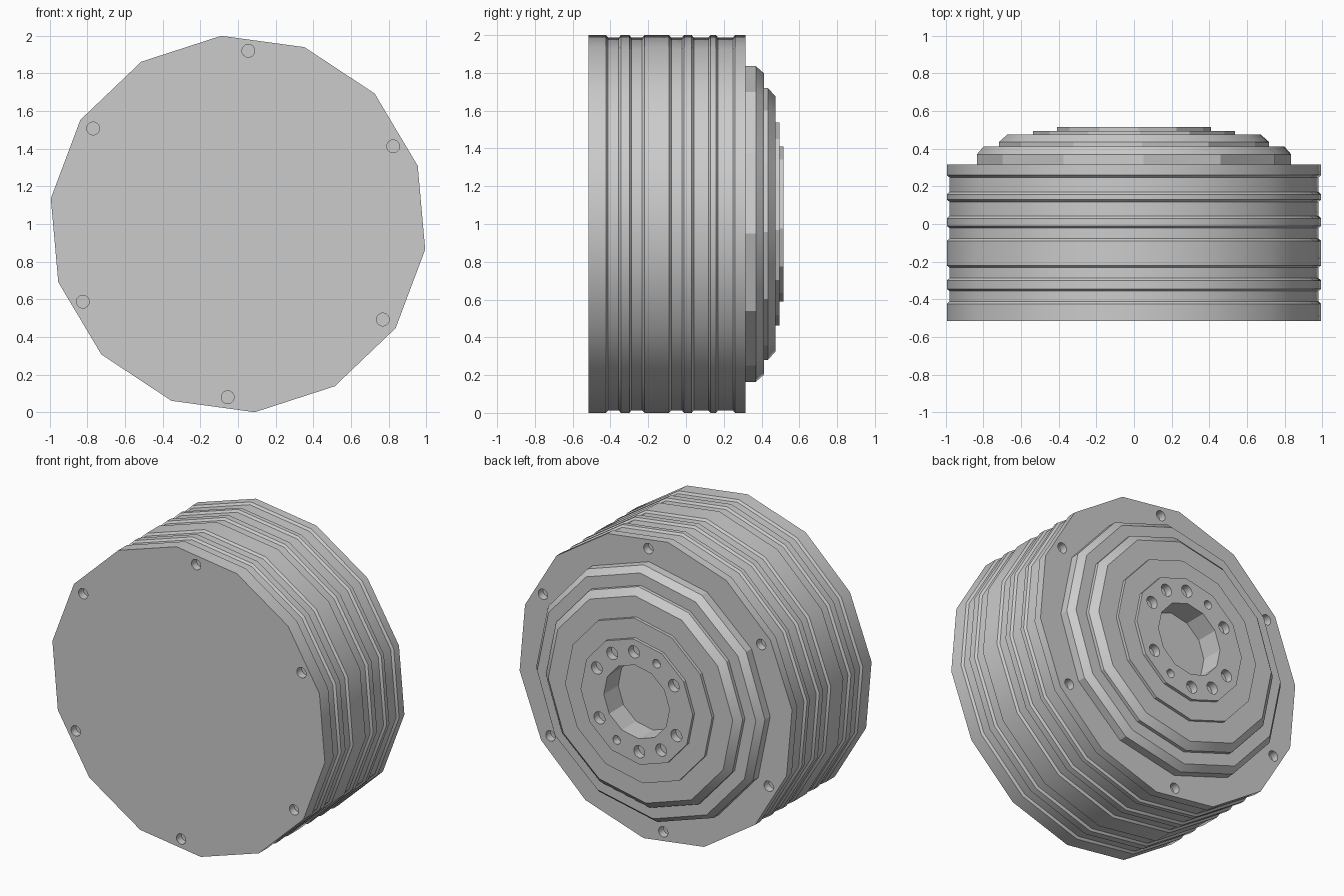
import bpy, bmesh, math
from mathutils import Matrix, Vector

cube = bpy.data.objects.get("Cube")
if cube:
    bpy.data.objects.remove(cube, do_unlink=True)

grey = bpy.data.materials.new("matte_grey")
grey.use_nodes = True
grey.diffuse_color = (0.6, 0.6, 0.6, 1)
grey.node_tree.nodes["Principled BSDF"].inputs["Base Color"].default_value = (0.6, 0.6, 0.6, 1)


def polar(radius, degrees, y):
    a = math.radians(degrees)
    return Vector((radius * math.cos(a), y, 1 + radius * math.sin(a)))


def make_object(name, bm):
    bmesh.ops.recalc_face_normals(bm, faces=bm.faces)
    mesh = bpy.data.meshes.new(name)
    bm.to_mesh(mesh)
    bm.free()
    mesh.materials.append(grey)
    obj = bpy.data.objects.new(name, mesh)
    bpy.context.collection.objects.link(obj)
    return obj


def lathe(name, profile, sides, phase):
    """Turn (radius, y) points around the y axis and cap both ends."""
    bm = bmesh.new()
    rings = [[bm.verts.new(polar(r, phase + 360 * i / sides, y)) for i in range(sides)]
             for r, y in profile]
    for a, b in zip(rings, rings[1:]):
        for i in range(sides):
            j = (i + 1) % sides
            bm.faces.new((a[i], a[j], b[j], b[i]))
    bm.faces.new(rings[0])
    bm.faces.new(rings[-1])
    return make_object(name, bm)


def drill(obj, holes):
    """Cut blind round holes given as (centre, radius, depth)."""
    bm = bmesh.new()
    for centre, radius, depth in holes:
        place = Matrix.Translation(centre) @ Matrix.Rotation(math.pi / 2, 4, "X")
        bmesh.ops.create_cone(bm, cap_ends=True, segments=24, radius1=radius,
                              radius2=radius, depth=depth * 2, matrix=place)
    cutter = make_object("hole_cutter", bm)
    cutter.hide_render = True
    mod = obj.modifiers.new("holes", "BOOLEAN")
    mod.operation = "DIFFERENCE"
    mod.solver = "EXACT"
    mod.object = cutter
    graph = bpy.context.evaluated_depsgraph_get()
    mesh = bpy.data.meshes.new_from_object(obj.evaluated_get(graph))
    obj.modifiers.clear()
    obj.data = mesh
    bpy.data.objects.remove(cutter, do_unlink=True)


def smooth(obj, degrees):
    bpy.ops.object.select_all(action="DESELECT")
    obj.select_set(True)
    bpy.context.view_layer.objects.active = obj
    bpy.ops.object.shade_smooth_by_angle(angle=math.radians(degrees))


# Drum with shallow grooves between raised bands
FRONT, BACK, HUB_BACK = -0.515, 0.315, 0.515
R, GROOVE, SLOPE = 1.004, 0.99, 0.012
bands = [(FRONT, -0.424), (-0.345, -0.30), (-0.22, -0.09),
         (-0.01, 0.03), (0.13, 0.158), (0.26, BACK)]
profile = []
for start, end in bands:
    if start != FRONT:
        profile.append((GROOVE, start - SLOPE))
    profile += [(R, start), (R, end)]
    if end != BACK:
        profile.append((GROOVE, end + SLOPE))
drum = lathe("grooved_drum", profile, 14, 95.1)

# Mounting holes on both drum faces
PHASE = 26.6
drill(drum, [(polar(0.922, PHASE + 60 * i, y), 0.034, 0.05)
             for i in range(6) for y in (FRONT, BACK)])
smooth(drum, 28)

# Stepped hub with a central pocket
hub = lathe("stepped_hub", [
    (0.837, 0.30), (0.837, 0.37), (0.80, 0.412), (0.72, 0.412), (0.72, 0.435),
    (0.675, 0.475), (0.538, 0.475), (0.538, 0.495), (0.41, 0.495),
    (0.41, HUB_BACK), (0.24, HUB_BACK), (0.24, 0.365)], 12, PHASE)

# Bolt circle with two gaps and two smaller pin holes
holes = []
for i in range(12):
    if i % 6 != 5:
        radius = 0.028 if i % 6 == 3 else 0.04
        holes.append((polar(0.325, PHASE + 30 * i, HUB_BACK), radius, 0.05))
drill(hub, holes)
smooth(hub, 29)
